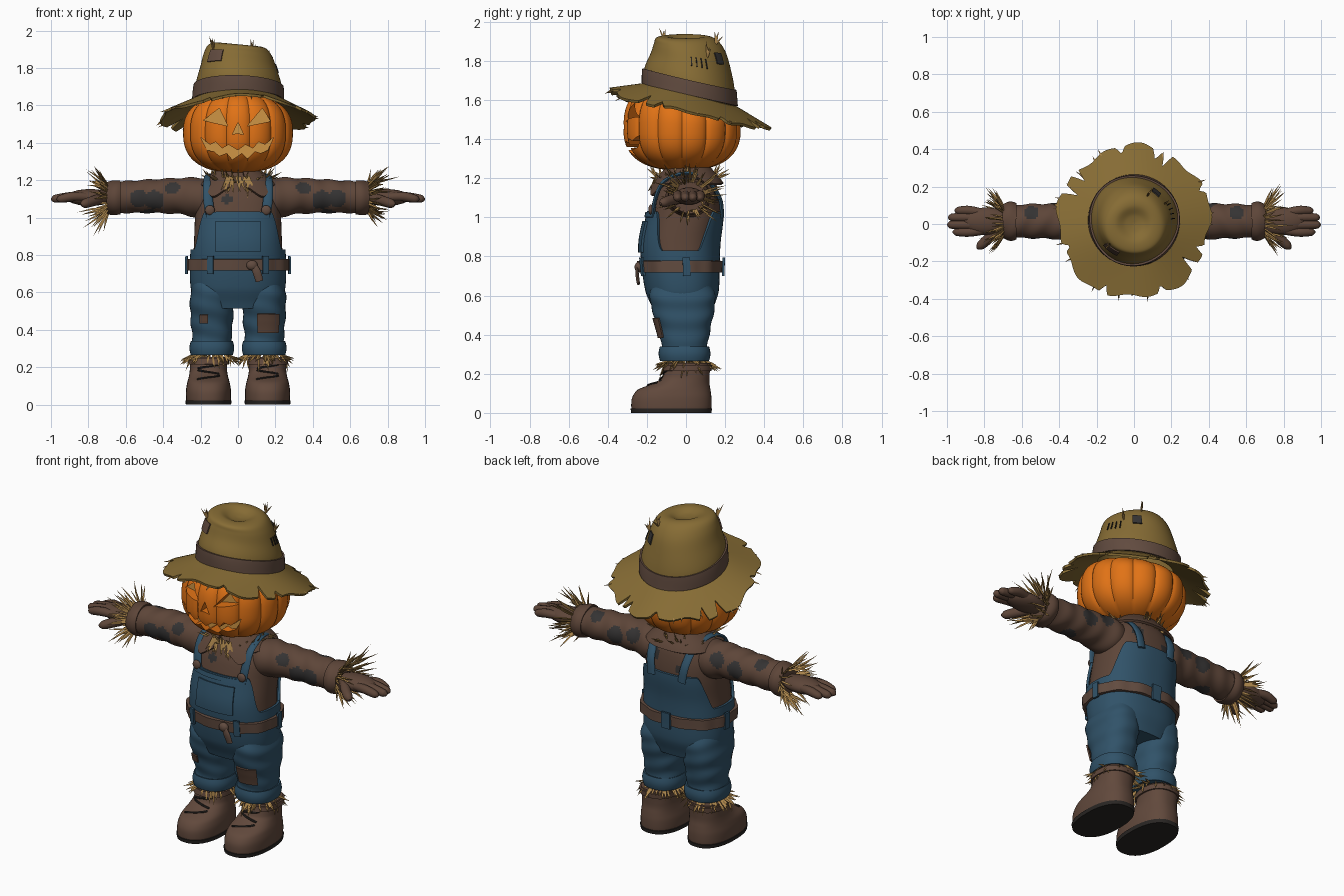
import bpy, bmesh, math, random
from mathutils import Vector
from math import pi, sin, cos

random.seed(4)
if "Cube" in bpy.data.objects:
    bpy.data.objects.remove(bpy.data.objects["Cube"])
X, Y, Z = Vector((1, 0, 0)), Vector((0, 1, 0)), Vector((0, 0, 1))
SIDES = {1: "left", -1: "right"}


def material(name, r, g, b):
    m = bpy.data.materials.new(name)
    m.use_nodes = True
    m.diffuse_color = (r, g, b, 1)
    node = m.node_tree.nodes["Principled BSDF"]
    node.inputs["Base Color"].default_value = (r, g, b, 1)
    node.inputs["Roughness"].default_value = 0.9
    return m


ORANGE = material("pumpkin orange", .75, .17, .008)
GLOW = material("carved amber", .62, .30, .06)
HAT = material("hat olive", .24, .15, .035)
BAND = material("leather brown", .12, .07, .05)
SHIRT = material("shirt brown", .11, .06, .04)
DENIM = material("denim blue", .03, .085, .14)
STRAW = material("straw", .40, .23, .07)
BOOT = material("boot brown", .12, .066, .045)
DARK = material("patch grey", .035, .033, .033)
SOLE = material("sole black", .022, .019, .017)


def finish(name, bm, mat, thick=0, angle=40):
    bmesh.ops.recalc_face_normals(bm, faces=bm.faces)
    mesh = bpy.data.meshes.new(name)
    bm.to_mesh(mesh)
    bm.free()
    mesh.materials.append(mat)
    ob = bpy.data.objects.new(name, mesh)
    bpy.context.scene.collection.objects.link(ob)
    bpy.ops.object.select_all(action='DESELECT')
    ob.select_set(True)
    bpy.context.view_layer.objects.active = ob
    if thick:
        mod = ob.modifiers.new("thickness", 'SOLIDIFY')
        mod.thickness, mod.offset = thick, 0
        bpy.ops.object.modifier_apply(modifier=mod.name)
    bpy.ops.object.shade_smooth_by_angle(angle=math.radians(angle))
    return ob


def surface(name, f, nu, nv, mat, loop=True, caps="", thick=0):
    """Grid of points f(u, v), closed around u when loop is set."""
    bm = bmesh.new()
    n = nu if loop else nu + 1
    rows = [[bm.verts.new(f(i / nu, j / nv)) for i in range(n)] for j in range(nv + 1)]
    for a, b in zip(rows, rows[1:]):
        for i in range(nu):
            k = (i + 1) % n
            bm.faces.new((a[i], a[k], b[k], b[i]))
    if "b" in caps:
        bm.faces.new(rows[0])
    if "t" in caps:
        bm.faces.new(rows[-1])
    return finish(name, bm, mat, thick)


def sample(rows, t):
    """Smooth interpolation of table rows keyed by their first column."""
    n = len(rows)
    i = max([k for k in range(n - 1) if rows[k][0] <= t] or [0])
    a, b, c, d = rows[max(i - 1, 0)], rows[i], rows[i + 1], rows[min(i + 2, n - 1)]
    w = (t - b[0]) / (c[0] - b[0])
    return [q + .5 * w * (r - p + w * (2*p - 5*q + 4*r - s + w * (3*(q - r) + s - p)))
            for p, q, r, s in zip(a[1:], b[1:], c[1:], d[1:])]


def soft(c, e=.85):
    return math.copysign(abs(c) ** e, c)


def section(rows, cx, a, z, off=0):
    """Point on an upright form whose rows are height, half width, front, back."""
    rx, front, back = sample(rows, z)
    return Vector((cx + (rx + off) * soft(cos(a)),
                   (front + back) / 2 + ((back - front) / 2 + off) * soft(sin(a)), z))


def panel(name, rows, cx, a0, a1, z0, z1, off, thick, mat, n=14):
    return surface(name, lambda u, v: section(rows, cx, a0 + (a1 - a0) * u, z0 + (z1 - z0) * v, off),
                   n, 10, mat, loop=False, thick=thick)


def tube(name, pts, mat, ref, flat=1, n=12):
    """Tapered tube through points given as x, y, z, radius."""
    rows = [(k, *p) for k, p in enumerate(pts)]
    last = len(pts) - 1

    def f(u, v):
        t = v * last
        p = sample(rows, t)
        tan = Vector(sample(rows, min(t + .05, last))[:3]) - Vector(sample(rows, max(t - .05, 0))[:3])
        side = tan.cross(ref).normalized()
        up = side.cross(tan.normalized())
        return Vector(p[:3]) + side * cos(2*pi*u) * p[3] * flat + up * sin(2*pi*u) * p[3]
    return surface(name, f, n, last * 5, mat, caps="bt")


def blob(name, centre, size, mat):
    bm = bmesh.new()
    bmesh.ops.create_uvsphere(bm, u_segments=20, v_segments=12, radius=1)
    bmesh.ops.scale(bm, vec=size, verts=bm.verts)
    bmesh.ops.translate(bm, vec=centre, verts=bm.verts)
    return finish(name, bm, mat)


def straw(name, roots, length, w=.006):
    bm = bmesh.new()
    for pos, d in roots:
        d = d.normalized()
        u = d.orthogonal().normalized()
        v = d.cross(u)
        size = length * random.uniform(.6, 1.2)
        bend = Vector([random.uniform(-.15, .15) for _ in range(3)]) * size
        ring = [[bm.verts.new(pos + d * size * t + bend * t * t + (u * cos(k*2*pi/3) + v * sin(k*2*pi/3)) * w)
                 for k in range(3)] for t in (0, .55)]
        tip = bm.verts.new(pos + d * size + bend)
        for k in range(3):
            m = (k + 1) % 3
            bm.faces.new((ring[0][k], ring[0][m], ring[1][m], ring[1][k]))
            bm.faces.new((ring[1][k], ring[1][m], tip))
    return finish(name, bm, STRAW)


def ring_roots(centre, axis, radius, n, out):
    u = axis.orthogonal().normalized()
    v = axis.cross(u)
    dirs = [u * cos(a) + v * sin(a) for a in (random.uniform(0, 2*pi) for _ in range(n))]
    return [(Vector(centre) + r * radius, axis * random.uniform(.4, 1) + r * random.uniform(0, out)) for r in dirs]


def spots(ob, mat, centres):
    ob.data.materials.append(mat)
    for p in ob.data.polygons:
        if any((p.center - Vector(c[:3])).length < c[3] for c in centres):
            p.material_index = 1


# Torso, overalls, belt
BODY = [(.52, .20, -.15, .12), (.62, .235, -.19, .15), (.75, .24, -.21, .155), (.87, .235, -.215, .16),
        (1, .23, -.19, .175), (1.1, .22, -.165, .17), (1.18, .17, -.13, .15), (1.27, .08, -.07, .09)]
FRONT = -pi / 2
shirt = surface("shirt", lambda u, v: section(BODY, 0, 2*pi*u, .7 + .57 * v), 72, 40, SHIRT, caps="bt")
spots(shirt, DARK, [(.1, .16, 1.12, .04), (-.08, .17, 1.06, .03), (-.06, -.16, 1.1, .025)])


def overalls(u, v):
    a = 2 * pi * u
    t = min(max((abs(sin(a)) - .4) / .34, 0), 1)
    top = .83 + .2 * t * t * (3 - 2 * t)
    return section(BODY, 0, a, .52 + (top - .52) * v, .01)


surface("overalls", overalls, 120, 36, DENIM, caps="b", thick=.014)
panel("bib_pocket", BODY, 0, FRONT - .42, FRONT + .42, .82, .98, .022, .014, DENIM)
panel("bib_hem", BODY, 0, FRONT - .68, FRONT + .68, 1, 1.025, .018, .012, DENIM)
surface("belt", lambda u, v: section(BODY, 0, 2*pi*u, .718 + .06 * v, .024 + .004 * sin(u * 70)), 80, 5, BAND, thick=.02)
for k, a in enumerate((FRONT - .5, FRONT + .5, .1, pi - .1, pi / 2)):
    panel(f"belt_loop_{k + 1}", BODY, 0, a - .07, a + .07, .7, .795, .037, .012, DENIM, 4)
blob("belt_knot", (.075, -.243, .745), (.03, .02, .027), BAND)
tube("belt_tail", [(.08, -.25, .75, .015), (.1, -.25, .71, .022), (.115, -.243, .66, .02)], BAND, X, .4)


# Collar and neck straw
def collar(u, v):
    a = FRONT + .16 + (2 * pi - .32) * u
    d = pi - abs(a - pi / 2)
    low = 1.17 - .06 * math.exp(-((d - .5) / .25) ** 2)
    return section(BODY, 0, a, low + (1.25 - low) * v, .022 + .01 * (1 - v))


surface("collar", collar, 80, 8, SHIRT, loop=False, thick=.014)
straw("neck_straw", ring_roots((0, 0, 1.19), Z, .14, 45, 1.8), .09)
straw("chest_straw", [(Vector((random.uniform(-.06, .06), -.15, 1.22)), Vector((random.uniform(-.4, .4), -.3, -1)))
                      for _ in range(24)], .1)

LEG = [(.26, .105, -.125, .11), (.36, .105, -.128, .112), (.45, .113, -.15, .13), (.58, .116, -.185, .15), (.68, .1, -.17, .13)]
SHOE = [(0, .116, -.275, .125), (.03, .12, -.28, .13), (.08, .12, -.275, .13), (.12, .113, -.245, .125),
        (.15, .105, -.17, .12), (.18, .1, -.12, .12), (.26, .1, -.1, .125)]
SLEEVE = [(.08, 1.1, .09, .1, .01), (.2, 1.105, .108, .112, .01), (.3, 1.115, .097, .1, .01),
          (.45, 1.115, .09, .094, .015), (.6, 1.11, .085, .09, .015), (.7, 1.105, .074, .082, .015)]
SPOTS = [(.45, -.08, 1.09, .055), (.35, -.07, 1.16, .04), (.53, -.08, 1.1, .05), (.4, .1, 1.12, .05),
         (.55, .06, 1.18, .04), (.28, .1, 1.15, .045), (.48, 0, 1.02, .05)]


def sleeve_point(s, x, u, off=0):
    zc, rz, ry, yc = sample(SLEEVE, x)
    off += .003 * sin(x * 55 + 3 * cos(2 * pi * u))
    return Vector((s * x, yc + (ry + off) * cos(2*pi*u), zc + (rz + off) * sin(2*pi*u)))


for s, side in SIDES.items():
    # Sleeves, cuffs, gloves
    sleeve = surface(side + "_sleeve", lambda u, v: sleeve_point(s, .08 + .62 * v, u), 48, 60, SHIRT, caps="bt")
    spots(sleeve, DARK, [(s * x, y, z, r) for x, y, z, r in SPOTS])
    surface(side + "_cuff", lambda u, v: sleeve_point(s, .63 + .07 * v, u, .004 + .009 * sin(pi * v)), 40, 8, SHIRT, thick=.01)
    blob(side + "_palm", (s * .79, .015, 1.108), (.13, .074, .045), SHIRT)
    for k, (y, tip) in enumerate(((-.043, .96), (-.004, .99), (.035, .985), (.072, .95))):
        tube(f"{side}_finger_{k + 1}", [(s * .8, y * .8, 1.11, .022), (s * .88, y, 1.113, .025), (s * (tip - .02), y, 1.102, .022),
                                       (s * tip, y, 1.099, .015), (s * (tip + .01), y, 1.098, .003)], SHIRT, Z)
    tube(side + "_thumb", [(s * .73, -.02, 1.1, .03), (s * .77, -.07, 1.09, .028), (s * .82, -.115, 1.075, .024),
                           (s * .84, -.13, 1.07, .006)], SHIRT, Z)
    straw(side + "_wrist_straw", ring_roots((s * .69, .015, 1.105), X * s, .07, 60, 1.3), .14)
    # Shoulder straps
    tube(side + "_strap", [(s * .15, -.168, 1.02, .026), (s * .16, -.155, 1.1, .026), (s * .16, -.11, 1.185, .026),
                           (s * .15, 0, 1.225, .026), (s * .13, .105, 1.19, .026), (s * .115, .172, 1.1, .026),
                           (s * .1, .185, 1, .026)], DENIM, X, .4)
    blob(side + "_strap_button", (s * .15, -.18, 1.04), (.026, .012, .026), BAND)
    # Trouser legs and turn-ups
    surface(side + "_leg", lambda u, v: section(LEG, s * .14, 2*pi*u, .27 + .4 * v, .003 * sin(v * 24 + 2 * cos(2*pi*u))),
            48, 36, DENIM, caps="bt")
    surface(side + "_turn_up", lambda u, v: section(LEG, s * .14, 2*pi*u, .268 + .07 * v, .002 + .007 * sin(pi * v)),
            48, 6, DENIM, thick=.012)
    straw(side + "_ankle_straw", ring_roots((s * .145, 0, .265), -Z, .1, 60, 1.8), .075)
    # Boots
    cx = s * .158
    surface(side + "_boot", lambda u, v: section(SHOE, cx, 2*pi*u, .015 + .24 * v), 48, 28, BOOT, caps="bt")
    surface(side + "_sole", lambda u, v: section(SHOE, cx, 2*pi*u, .022 * v, .005), 48, 2, SOLE, caps="bt")
    surface(side + "_boot_rim", lambda u, v: section(SHOE, cx, 2*pi*u, .215 + .03 * v, .004), 48, 4, BOOT, thick=.01)
    for k in range(3):
        z = .145 + .03 * k
        pts = [section(SHOE, cx, FRONT + d * .5, z + .01 * (d * (-1) ** k), .004) for d in (-1, -.4, .4, 1)]
        tube(f"{side}_lace_{k + 1}", [(*p, .006) for p in pts], SOLE, Z, n=6)

panel("left_knee_patch", LEG, .14, FRONT - .25, FRONT + .65, .385, .485, .008, .009, SHIRT)
panel("right_knee_patch", LEG, -.14, FRONT - .5, FRONT - .12, .435, .48, .007, .008, SHIRT)


# Pumpkin head with carved face
def pumpkin(u, v):
    a, p = 2 * pi * u, (v - .5) * (pi - .1)
    r = soft(cos(p), .8) * (.945 + .055 * abs(sin(7 * a)) ** .6)
    y = .3 * r * sin(a)
    up = soft(sin(p), .8)
    z = 1.455 + (.19 if up > 0 else .215) * up - .25 * y * max(up, 0)
    return Vector((.298 * r * cos(a), y - .02, z))


EYES = [[(.05, 1.49), (.175, 1.515), (.13, 1.585)], [(-.055, 1.49), (-.1, 1.585), (-.185, 1.52)]]
NOSE = [(0, 1.51), (.03, 1.443), (0, 1.452), (-.03, 1.445)]
MOUTH = [(-.2, 1.43), (-.15, 1.39), (-.12, 1.405), (-.085, 1.37), (-.05, 1.39), (0, 1.36), (.04, 1.39),
         (.08, 1.37), (.11, 1.405), (.145, 1.39), (.19, 1.43), (.16, 1.36), (.12, 1.345), (.09, 1.355),
         (.05, 1.315), (.02, 1.345), (-.03, 1.31), (-.06, 1.345), (-.1, 1.33), (-.13, 1.355), (-.165, 1.36)]


def prisms(name, y0, y1, mat):
    bm = bmesh.new()
    for poly in (*EYES, NOSE, MOUTH):
        face = bm.faces.new([bm.verts.new((x, y0, z)) for x, z in poly])
        new = bmesh.ops.extrude_face_region(bm, geom=[face])["geom"]
        bmesh.ops.translate(bm, vec=Y * (y1 - y0), verts=[g for g in new if isinstance(g, bmesh.types.BMVert)])
    return finish(name, bm, mat)


cutter = prisms("face_cutter", -.5, -.22, ORANGE)
cutter.hide_render = True
head = surface("pumpkin_head", pumpkin, 140, 40, ORANGE, caps="bt")
carve = head.modifiers.new("carve", 'BOOLEAN')
carve.operation, carve.solver, carve.object = 'DIFFERENCE', 'EXACT', cutter
bpy.ops.object.modifier_apply(modifier=carve.name)
bpy.ops.object.shade_smooth_by_angle(angle=math.radians(40))
bpy.data.objects.remove(cutter)
prisms("carved_face_glow", -.225, -.218, GLOW)

# Hat: rows are step, height, radius, backward slope, shift
CROWN = [(0, 1.62, .232, .235, .02), (1, 1.71, .226, .235, .02), (2, 1.8, .2, .19, .022), (3, 1.87, .178, .11, .015),
         (4, 1.912, .15, .03, 0), (5, 1.922, .1, 0, 0), (6, 1.902, .05, 0, 0), (7, 1.895, .01, 0, 0)]


def crown(a, t, off=0):
    z, r, slope, shift = sample(CROWN, t)
    r = (r + off) * (1 + .018 * sin(3 * a + t) * min(t, 1))
    x, y = r * cos(a), r * sin(a)
    return Vector((x, y + shift, z - slope * y - .02 * t * x))


TEARS = [(.45, .04), (1.1, .07), (1.25, .05), (1.75, .04), (2.45, .07), (2.7, .08), (3.5, .04), (4.3, .05), (5.1, .04), (5.65, .09), (5.9, .05)]


def brim(u, v):
    a = 2 * pi * u
    edge = .405 + .012 * sin(5 * a) + .008 * sin(13 * a + 1)
    edge -= sum(d * max(0, 1 - abs(a - c) / .06) for c, d in TEARS)
    r = .21 + (edge - .21) * v
    t = (r - .21) / .2
    y = r * sin(a) + .01
    return Vector((r * cos(a), y, 1.635 - .085 * t - .235 * y + t * (.012 * sin(4 * a + 1) - .02 * cos(a) ** 2)))


surface("hat_crown", lambda u, v: crown(2*pi*u, 7 * v), 72, 42, HAT, caps="t", thick=.008)
surface("hat_brim", brim, 200, 8, HAT, thick=.014)
surface("hat_band", lambda u, v: crown(2*pi*u, .1 + .85 * v, .008), 72, 8, BAND, thick=.012)
for k, (a, w, t0, t1, mat) in enumerate(((4.05, .22, 2, 3.1, BAND), (.9, .13, 2.2, 2.9, DARK))):
    surface(f"hat_patch_{k + 1}", lambda u, v: crown(a + w * (2*u - 1), t0 + (t1 - t0) * v, .007), 10, 8, mat, loop=False, thick=.008)
for k in range(4):
    a = .02 + .13 * k
    surface(f"hat_stitch_{k + 1}", lambda u, v: crown(a + .025 * u, 1.8 + .6 * v, .006), 2, 6, SOLE, loop=False, thick=.008)
for k, (a, t) in enumerate(((3.9, 3.1), (.5, 2.5), (1.1, 3.6))):
    p = crown(a, t)
    straw(f"hat_straw_{k + 1}", [(p, Vector((cos(a), sin(a), 0)) * random.uniform(0, .9) + Z) for _ in range(5)], .07, .005)
straw("brim_straw", [(brim(q, .85), Vector((cos(2*pi*q), sin(2*pi*q), -.4)))
                     for q in (random.random() for _ in range(22))], .06, .005)
